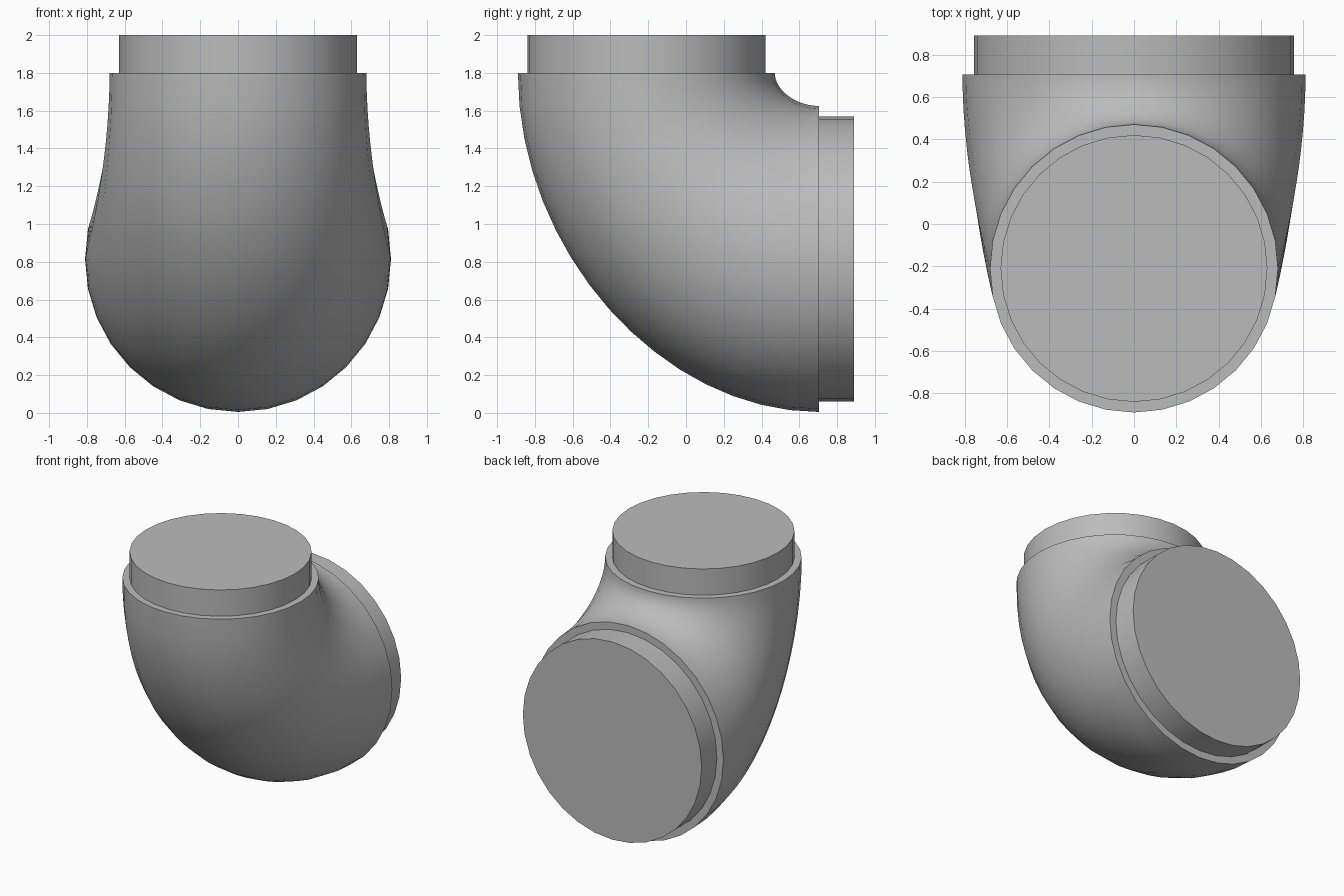
import bpy, bmesh, math
from mathutils import Vector

cube = bpy.data.objects.get("Cube")
if cube:
    bpy.data.objects.remove(cube, do_unlink=True)

SIDES, STEPS = 32, 16
TOP_C, TOP_R = Vector((0, -0.21, 1.8)), 0.68
BACK_C, BACK_R = Vector((0, 0.705, 0.815)), 0.81
UP, BACK = Vector((0, 0, 1)), Vector((0, 1, 0))

grey = bpy.data.materials.new("plain grey")
grey.use_nodes = True
grey.diffuse_color = (0.5, 0.5, 0.5, 1)
grey.node_tree.nodes["Principled BSDF"].inputs["Base Color"].default_value = (0.5, 0.5, 0.5, 1)


def ring_point(centre, radius, side_axis, angle):
    return centre + radius * (Vector((math.cos(angle), 0, 0)) + math.sin(angle) * side_axis)


def bend(start, end, t, k):
    """Quarter bend leaving straight down and arriving straight back."""
    a = Vector((start.x, start.y, start.z + k * (end.z - start.z)))
    b = Vector((end.x, end.y + k * (start.y - end.y), end.z))
    s = 1 - t
    return s**3 * start + 3 * s * s * t * a + 3 * s * t * t * b + t**3 * end


def loft(name, sections):
    """Skin a list of rings and close both ends."""
    bm = bmesh.new()
    rings = [[bm.verts.new(p) for p in ring] for ring in sections]
    for low, high in zip(rings, rings[1:]):
        for i in range(SIDES):
            j = (i + 1) % SIDES
            bm.faces.new((low[i], low[j], high[j], high[i]))
    bm.faces.new(rings[0])
    bm.faces.new(rings[-1])
    bmesh.ops.recalc_face_normals(bm, faces=bm.faces)
    mesh = bpy.data.meshes.new(name)
    bm.to_mesh(mesh)
    bm.free()
    mesh.materials.append(grey)
    obj = bpy.data.objects.new(name, mesh)
    bpy.context.collection.objects.link(obj)
    bpy.ops.object.select_all(action="DESELECT")
    obj.select_set(True)
    bpy.context.view_layer.objects.active = obj
    bpy.ops.object.shade_smooth_by_angle(angle=math.radians(35))


def circle(centre, radius, side_axis):
    return [ring_point(centre, radius, side_axis, math.tau * i / SIDES) for i in range(SIDES)]


# Elbow body, tapering from the wide back mouth to the narrower top mouth
top_ring = circle(TOP_C, TOP_R, BACK)
back_ring = circle(BACK_C, BACK_R, UP)
loft("elbow_body", [[bend(p, q, n / STEPS, 0.525) for p, q in zip(top_ring, back_ring)]
                    for n in range(STEPS + 1)])

# Straight pipe stubs, sunk slightly into the body
loft("top_stub", [circle(TOP_C + UP * h, 0.63, BACK) for h in (-0.02, 0.2)])
loft("back_stub", [circle(BACK_C + BACK * h, 0.755, UP) for h in (-0.02, 0.185)])
